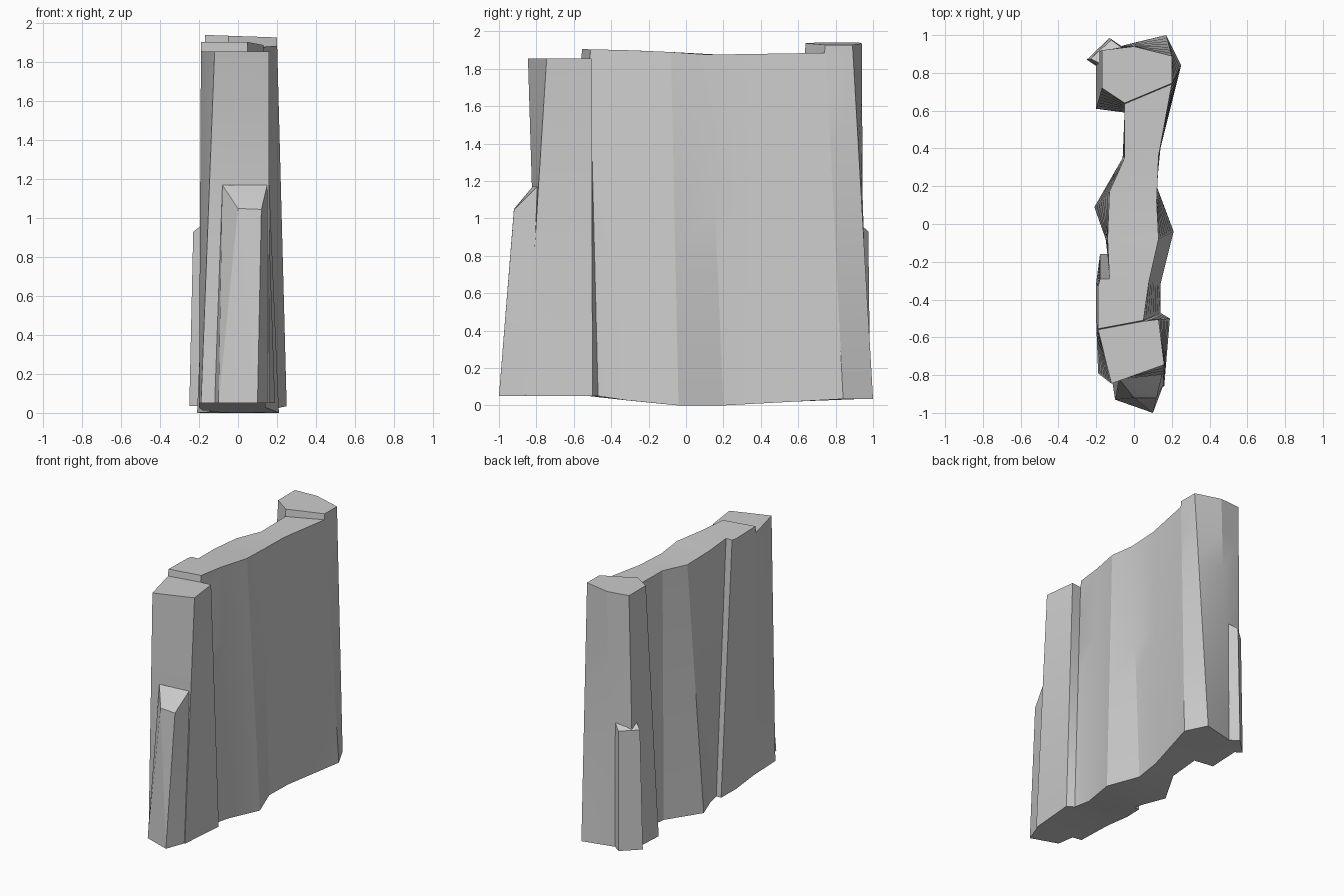
import bpy, bmesh
from math import radians

if "Cube" in bpy.data.objects:
    bpy.data.objects.remove(bpy.data.objects["Cube"])

LEVELS = 7


def interp(y, table):
    """Piecewise linear height along y."""
    if y <= table[0][0]:
        return table[0][1]
    for (a, za), (b, zb) in zip(table, table[1:]):
        if y <= b:
            return za + (zb - za) * (y - a) / (b - a)
    return table[-1][1]


def base_z(y):
    return interp(y, [(-.47, .05), (-.3, .025), (-.04, 0), (.2, 0), (.85, .035)])


def ridge_z(y):
    return interp(y, [(-.55, 1.905), (-.15, 1.895), (.1, 1.875), (.74, 1.885)])


def finish(bm, name):
    bmesh.ops.recalc_face_normals(bm, faces=bm.faces)
    mesh = bpy.data.meshes.new(name)
    bm.to_mesh(mesh)
    bm.free()
    obj = bpy.data.objects.new(name, mesh)
    bpy.context.collection.objects.link(obj)
    bpy.ops.object.select_all(action='DESELECT')
    obj.select_set(True)
    bpy.context.view_layer.objects.active = obj
    bpy.ops.object.shade_smooth_by_angle(angle=radians(15))
    return obj


# Wall outline, counter-clockwise: base x, base y, top x, top y
right_mid = [(.14, -.47, .05, -.51), (.14, -.32, .08, -.3), (.21, -.04, .13, -.08),
             (.12, .2, .12, .12), (.14, .4, .13, .36), (.25, .84, .2, .74)]
back = [(.25, .84, .2, .745), (.17, 1, .2, .89), (-.04, .95, 0, .94),
        (-.2, .9, -.17, .92), (-.2, .61, -.17, .72), (-.05, .59, -.05, .64)]
left_mid = [(-.05, .59, -.05, .635), (-.06, .35, -.05, .35), (-.21, .09, -.13, .17),
            (-.15, -.08, -.14, -.08), (-.14, -.16, -.13, -.29), (-.18, -.16, -.18, -.29),
            (-.2, -.31, -.19, -.33), (-.2, -.52, -.19, -.555)]
front = [(-.2, -.52, -.19, -.56), (-.19, -.79, -.12, -.845), (.16, -.86, .16, -.745),
         (.19, -.5, .13, -.505), (.14, -.47, .05, -.515)]

# Rock wall: ruled sides from base outline to stepped top
bm = bmesh.new()


def columns(points, top_z):
    result = []
    for bx, by, tx, ty in points:
        z0, z1 = base_z(by), top_z(tx, ty)
        result.append([bm.verts.new((bx + (tx - bx) * t, by + (ty - by) * t, z0 + (z1 - z0) * t))
                       for t in (i / LEVELS for i in range(LEVELS + 1))])
    return result


R = columns(right_mid, lambda x, y: ridge_z(y))
B = columns(back, lambda x, y: 1.935 - .035 * x)
L = columns(left_mid, lambda x, y: ridge_z(y))
F = columns(front, lambda x, y: 1.855)
ring = R + B + L + F
for a, b in zip(ring, ring[1:] + ring[:1]):
    for i in range(LEVELS):
        bm.faces.new((a[i], b[i], b[i + 1], a[i + 1]))

# Stepped tops, risers and underside
caps = [bm.faces.new([c[-1] for c in part]) for part in (F, R + L, B)]
bm.faces.new((F[-1][-1], F[0][-1], L[-1][-1], R[0][-1]))
bm.faces.new((B[0][-1], B[-1][-1], L[0][-1], R[-1][-1]))
caps.append(bm.faces.new([c[0] for c in reversed(ring)]))
bmesh.ops.remove_doubles(bm, verts=bm.verts, dist=1e-4)
bmesh.ops.triangulate(bm, faces=[f for f in caps if f.is_valid])
finish(bm, "rock_wall")


def buttress(name, points):
    """Faceted rock rib leaning on the wall."""
    b = bmesh.new()
    for p in points:
        b.verts.new(p)
    bmesh.ops.convex_hull(b, input=b.verts)
    bmesh.ops.dissolve_limit(b, angle_limit=radians(2), verts=b.verts, edges=b.edges)
    finish(b, name)


# Front rib with sloped shoulder
buttress("front_rib", [(-.12, -.8, .05), (-.1, -.93, .05), (.1, -1, .05), (.16, -.84, .05),
                       (0, -.92, 1.05), (.12, -.92, 1.045), (-.08, -.82, 1.17), (.15, -.795, 1.17)])
# Short rib on the back corner
buttress("back_rib", [(-.05, .93, .035), (-.13, .985, .035), (-.25, .87, .035), (-.19, .83, .035),
                      (-.12, .975, .93), (-.23, .875, .93), (-.06, .93, .97), (-.18, .85, .97)])
